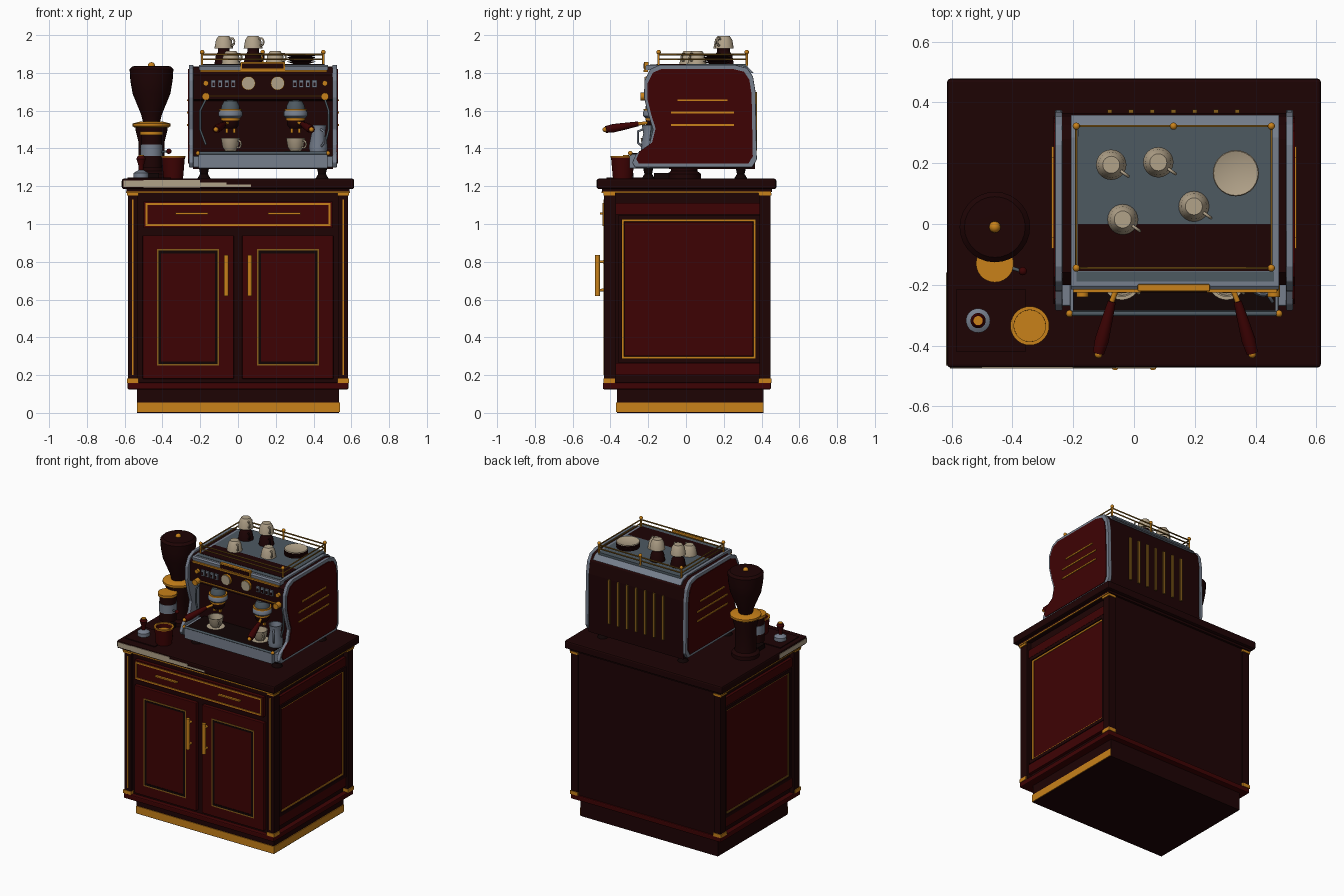
import bpy, bmesh, math
from mathutils import Vector, Matrix

cube = bpy.data.objects.get("Cube")
if cube:
    bpy.data.objects.remove(cube, do_unlink=True)


def material(name, r, g, b):
    m = bpy.data.materials.new(name)
    m.use_nodes = True
    m.diffuse_color = (r, g, b, 1)
    m.node_tree.nodes["Principled BSDF"].inputs["Base Color"].default_value = (r, g, b, 1)
    return m


RED = material("deep red wood", .048, .0008, .001)
BROWN = material("dark brown wood", .0125, .001, .0012)
GOLD = material("brass", .58, .22, .01)
AGED = material("aged brass", .24, .11, .01)
STEEL = material("steel", .18, .21, .265)
DIM = material("dim steel", .075, .1, .12)
CREAM = material("cream china", .44, .36, .25)
BLACK = material("near black", .005, .001, .001)


def finish(name, bm, mat, smooth=False, bevel=0):
    bmesh.ops.recalc_face_normals(bm, faces=bm.faces)
    me = bpy.data.meshes.new(name)
    bm.to_mesh(me)
    bm.free()
    me.materials.append(mat)
    ob = bpy.data.objects.new(name, me)
    bpy.context.collection.objects.link(ob)
    if bevel:
        mod = ob.modifiers.new("bevel", "BEVEL")
        mod.width, mod.segments = bevel, 2
    if smooth:
        bpy.ops.object.select_all(action="DESELECT")
        ob.select_set(True)
        bpy.context.view_layer.objects.active = ob
        bpy.ops.object.shade_smooth_by_angle(angle=.7)


def boxes(name, mat, *dims, bevel=0):
    """One object from boxes given as (x0, x1, y0, y1, z0, z1)."""
    bm = bmesh.new()
    for x0, x1, y0, y1, z0, z1 in dims:
        mid = Vector((x0 + x1, y0 + y1, z0 + z1)) / 2
        bmesh.ops.create_cube(bm, size=1, matrix=Matrix.Translation(mid) @ Matrix.Diagonal((x1 - x0, y1 - y0, z1 - z0, 1)))
    finish(name, bm, mat, bevel=bevel)


def frame(name, mat, axis, u0, u1, z0, z1, d0, d1, t):
    """Rectangular trim; axis is the direction of its depth d."""
    parts = [(u0, u1, z0, z0 + t), (u0, u1, z1 - t, z1), (u0, u0 + t, z0 + t, z1 - t), (u1 - t, u1, z0 + t, z1 - t)]
    boxes(name, mat, *[(a, b, d0, d1, c, d) if axis == "y" else (d0, d1, a, b, c, d) for a, b, c, d in parts])


def lathe(name, mat, x, y, profile, n=28, turn=None):
    """Spin (radius, height) points round z; a turn height lays the axis along -y at that z."""
    bm = bmesh.new()
    vs = [bm.verts.new((r, 0, z)) for r, z in profile]
    es = [bm.edges.new(p) for p in zip(vs, vs[1:])]
    bmesh.ops.spin(bm, geom=vs + es, cent=(0, 0, 0), axis=(0, 0, 1), angle=math.tau, steps=n, use_duplicate=False)
    bmesh.ops.remove_doubles(bm, verts=bm.verts, dist=1e-4)
    mtx = Matrix.Translation((x, y, turn or 0))
    if turn:
        mtx = mtx @ Matrix.Rotation(math.pi / 2, 4, "X")
    bm.transform(mtx)
    finish(name, bm, mat, smooth=True)


def cyl(name, mat, x, y, r, z0, z1, r2=None, turn=None):
    lathe(name, mat, x, y, [(0, z0), (r, z0), (r if r2 is None else r2, z1), (0, z1)], turn=turn)


def ball(name, mat, p, r):
    bm = bmesh.new()
    bmesh.ops.create_uvsphere(bm, u_segments=12, v_segments=8, radius=r, matrix=Matrix.Translation(p))
    finish(name, bm, mat, smooth=True)


def tube(name, mat, pts, r, radii=None, cyclic=False):
    cu = bpy.data.curves.new(name, "CURVE")
    cu.dimensions, cu.bevel_depth, cu.bevel_resolution, cu.use_fill_caps = "3D", r, 3, True
    sp = cu.splines.new("POLY")
    sp.points.add(len(pts) - 1)
    sp.use_cyclic_u = cyclic
    for i, p in enumerate(pts):
        sp.points[i].co = (*p, 1)
        sp.points[i].radius = radii[i] if radii else 1
    cu.materials.append(mat)
    bpy.context.collection.objects.link(bpy.data.objects.new(name, cu))


def slab(name, mat, outline, x0, x1, bevel=0):
    """Extrude a (y, z) outline along x."""
    bm = bmesh.new()
    f = bm.faces.new([bm.verts.new((x0, y, z)) for y, z in outline])
    ext = bmesh.ops.extrude_face_region(bm, geom=[f])
    bmesh.ops.translate(bm, verts=[v for v in ext["geom"] if isinstance(v, bmesh.types.BMVert)], vec=(x1 - x0, 0, 0))
    finish(name, bm, mat, bevel=bevel)


# Cabinet carcass, plinth and worktop
boxes("plinth", BROWN, (-.535, .535, -.365, .41, 0, .13))
boxes("plinth_brass", GOLD, (-.535, .54, -.37, -.36, .005, .055), (.53, .54, -.36, .41, .005, .055))
boxes("base_moulding", RED, (-.585, .585, -.44, .45, .125, .16), bevel=.006)
boxes("carcass", BROWN, (-.55, .55, -.41, .44, .155, 1.19))
boxes("cornice", BROWN, (-.59, .59, -.445, .455, 1.17, 1.19))
boxes("cornice_brass", GOLD, (-.588, .588, -.447, -.44, 1.164, 1.173), (-.593, -.586, -.44, .45, 1.164, 1.171), (.586, .593, -.44, .45, 1.164, 1.171))
boxes("worktop", BROWN, (-.615, .615, -.472, .478, 1.185, 1.24), bevel=.01)
boxes("worktop_pale_edge", CREAM, (-.605, -.5, -.475, -.468, 1.197, 1.23), (-.5, -.2, -.475, -.468, 1.193, 1.232),
      (-.2, -.06, -.475, -.468, 1.195, 1.22), (-.06, .07, -.475, -.468, 1.197, 1.208), (-.618, -.61, -.465, -.16, 1.197, 1.228))
for s in (-1, 1):
    side = "left" if s > 0 else "right"
    xs = sorted((s * .53, s * .583))
    boxes(side + "_posts", BROWN, (*xs, -.433, -.37, .16, 1.17), (*xs, .39, .448, .16, 1.17))
    xs = sorted((s * .528, s * .588))
    boxes(side + "_post_brass", GOLD, *[(*xs, a, b, c, d) for a, b in ((-.438, -.375), (.385, .452)) for c, d in ((.158, .182), (1.15, 1.165))])
    boxes(side + "_post_line", GOLD, (s * .556 - .004, s * .556 + .004, -.436, -.43, .2, 1.13))
    # side panels with the trim sunk inside a raised moulding
    xs = sorted((s * .54, s * .57))
    boxes(side + "_side_rails", RED, (*xs, -.37, .39, .2, .265), (*xs, -.37, .39, 1.05, 1.11))
    frame(side + "_side_moulding", BROWN, "x", -.36, .39, .266, 1.045, *sorted((s * .54, s * .574)), .022)
    boxes(side + "_side_panel", RED, (*sorted((s * .54, s * .562)), -.325, .355, .3, 1.01))
    frame(side + "_side_trim", GOLD if s > 0 else AGED, "x", -.338, .368, .288, 1.023, *sorted((s * .54, s * .565)), .011)
    # doors
    a, b = sorted((s * .022, s * .505))
    boxes(side + "_door", RED, (a, b, -.435, -.405, .18, .94), bevel=.004)
    a, b = sorted((s * .1, s * .43))
    frame(side + "_door_trim", AGED, "y", a, b, .25, .867, -.438, -.43, .008)
    frame(side + "_door_groove", BLACK, "y", a + .008, b - .008, .258, .859, -.438, -.43, .014)
    tube(side + "_door_handle", GOLD, [(s * .062, y, z) for y, z in ((-.43, .65), (-.468, .65), (-.468, .8), (-.43, .8))], .009)
    cyl(side + "_handle_grip", GOLD, s * .062, -.468, .013, .62, .835)
    boxes(side + "_drawer_pull", GOLD, (*sorted((s * .16, s * .33)), -.455, -.44, 1.05, 1.06))
boxes("drawer", RED, (-.5, .5, -.436, -.405, .98, 1.12))
frame("drawer_trim", GOLD, "y", -.49, .49, .99, 1.11, -.442, -.43, .01)

# Machine body
side_outline = [(-.27, 1.3), (-.285, 1.325), (-.265, 1.37), (-.195, 1.42), (-.175, 1.5), (-.2, 1.58), (-.222, 1.67), (-.22, 1.76),
                (-.19, 1.82), (-.14, 1.842), (.26, 1.842), (.325, 1.825), (.355, 1.78), (.368, 1.7), (.375, 1.34), (.35, 1.3)]
inner = [(.045 + (y - .045) * .935, 1.57 + (z - 1.57) * .925) for y, z in side_outline]
slab("machine_core", BROWN, [(.366, 1.29), (.366, 1.7), (.352, 1.785), (.325, 1.82), (.28, 1.835), (-.16, 1.83), (-.2, 1.79),
                             (-.2, 1.66), (-.09, 1.65), (-.09, 1.29)], -.237, .502)
for side, x, s in (("right", -.248, -1), ("left", .512, 1)):
    slab(side + "_machine_side", STEEL, side_outline, x - .012, x + .012, bevel=.004)
    slab(side + "_machine_panel", RED, inner, *sorted((x + s * .01, x + s * .017)))
    xs = sorted((x + s * .015, x + s * .023))
    boxes(side + "_panel_lines", GOLD, *[(*xs, a, b, z - .005, z + .005) for a, b, z in ((-.045, .22, 1.655), (-.08, .255, 1.59), (-.08, .255, 1.525))])
slab("machine_top", STEEL, [(-.213, 1.815), (-.215, 1.835), (-.205, 1.843), (.285, 1.843), (.33, 1.829), (.358, 1.8), (.32, 1.8), (.28, 1.815)], -.207, .477)
boxes("cup_tray", DIM, (-.185, .455, 0, .325, 1.83, 1.847))
boxes("cup_tray_front", BROWN, (-.185, .455, -.155, 0, 1.83, 1.847))
boxes("cup_tray_lip", DIM, (-.19, .46, -.19, -.156, 1.83, 1.8455))
boxes("front_brass_bar", GOLD, (-.2, .47, -.225, -.2, 1.804, 1.815), (-.19, .47, -.21, -.195, 1.675, 1.681))
boxes("front_badge", GOLD, (.012, .25, -.222, -.198, 1.815, 1.858), bevel=.004)
boxes("badge_face", BROWN, (.022, .24, -.225, -.22, 1.824, 1.849))
boxes("back_vents", AGED, *[(x * .07 - .088, x * .07 - .072, .36, .376, 1.39, 1.7) for x in range(7)])
boxes("drip_tray", STEEL, (-.21, .475, -.3, -.08, 1.295, 1.37), (-.237, .502, -.27, -.08, 1.3, 1.36), bevel=.005)
boxes("drip_grille", BLACK, (-.2, .465, -.285, -.09, 1.367, 1.376))
tube("drip_rail", DIM, [(-.21, -.295, 1.375), (.475, -.295, 1.375)], .008)
for x in (-.212, .477):
    ball("drip_rail_end", GOLD, (x, -.295, 1.375), .012)
for x in (-.18, .445):
    for y in (-.2, .29):
        lathe("machine_foot", BLACK, x, y, [(0, 1.24), (.035, 1.24), (.02, 1.265), (.028, 1.3), (0, 1.3)], n=16)

# Controls
for x in (.055, .21):
    cyl("gauge_rim", GOLD, x, -.195, .037, 0, .02, turn=1.745)
    cyl("gauge_face", CREAM, x, -.21, .034, 0, .01, turn=1.745)
buttons = (-.13, -.095, -.06, -.025, .3, .335, .37, .405)
boxes("buttons", STEEL, *[(x - .012, x + .012, -.21, -.195, 1.722, 1.762) for x in buttons])
boxes("button_centres", BROWN, *[(x - .006, x + .006, -.213, -.205, 1.73, 1.748) for x in buttons])
for x in (-.17, .46):
    cyl("control_knob", GOLD, x, -.195, .014, 0, .025, turn=1.745)
    cyl("steam_knob", GOLD, x, -.19, .02, 0, .05, turn=1.675)
    d = -.03 if x < 0 else .02
    tube("steam_wand", DIM, [(x, -.17, 1.66), (x + d, -.18, 1.6), (x + d, -.18, 1.5), (x, -.19, 1.42)], .006)


def cup(x, y, z, flip=False, mat=CREAM):
    prof = [(0, 0), (.028, 0), (.042, .022), (.05, .068), (.045, .068), (.036, .025), (0, .012)]
    lathe("cup", mat, x, y, [(r, z + (.068 - h if flip else h)) for r, h in prof], n=24)
    c = Vector((x + .042, y - .028, z + .036))
    arc = [c + Vector((.014 * math.cos(t), -.01 * math.cos(t), .02 * math.sin(t))) for t in [i * math.tau / 10 for i in range(10)]]
    tube("cup_handle", mat, arc, .005, cyclic=True)


# Brew groups, handles and filled cups
for x, dx in ((-.04, -.055), (.305, .06)):
    lathe("group_neck", DIM, x, -.165, [(0, 1.6), (.05, 1.6), (.048, 1.625), (.035, 1.65), (0, 1.66)])
    cyl("group_ring", GOLD, x, -.165, .06, 1.6, 1.61)
    lathe("group_head", STEEL, x, -.165, [(0, 1.56), (.05, 1.56), (.063, 1.572), (.063, 1.592), (.055, 1.602), (0, 1.602)])
    cyl("group_collar", GOLD, x, -.165, .05, 1.549, 1.561)
    lathe("filter_basket", BROWN, x, -.165, [(0, 1.505), (.03, 1.505), (.046, 1.525), (.046, 1.55), (0, 1.55)])
    boxes("twin_spout", GOLD, *[(x + d - .007, x + d + .007, -.18, -.16, 1.482, 1.51) for d in (-.02, .02)])
    end = Vector((x + dx * 1.4, -.425, 1.5))
    start = Vector((x + dx * .6, -.255, 1.53))
    tube("filter_neck", GOLD, [(x, -.165, 1.54), start], .009)
    tube("filter_handle", RED, [start.lerp(end, t) for t in (0, .3, .75, 1)], .022, [.6, .8, 1.05, .85])
    ball("filter_handle_cap", GOLD, end + Vector((0, -.004, 0)), .013)
    cyl("saucer", CREAM, x, -.19, .035, 1.376, 1.386, r2=.06)
    cup(x, -.19, 1.386)
lathe("milk_jug", STEEL, .425, -.19, [(0, 1.376), (.045, 1.376), (.05, 1.41), (.036, 1.48), (.044, 1.525), (.038, 1.525), (.03, 1.48), (0, 1.39)])
tube("jug_handle", STEEL, [(.44, -.23, 1.5), (.455, -.255, 1.49), (.455, -.255, 1.43), (.44, -.23, 1.41)], .006)

# Rail, warming cups and saucers on top
corners = [(-.19, -.145), (.452, -.145), (.452, .322), (-.19, .322)]
for z in (1.872, 1.898):
    tube("gallery_rail", AGED, [(x, y, z) for x, y in corners], .005, cyclic=True)
for x, y in corners + [(.13, .322)]:
    cyl("rail_post", GOLD, x, y, .006, 1.84, 1.905)
    ball("rail_finial", GOLD, (x, y, 1.91), .012)
for x, y in ((-.075, .195), (.08, .203)):
    cup(x, y, 1.847, True, BROWN)
    cup(x, y, 1.928, True)
    cyl("cup_saucer", BROWN, x, y, .03, 1.912, 1.928)
for x, y in ((-.037, .015), (.197, .058)):
    cup(x, y, 1.847, True)
for i in range(4):
    z = 1.847 + i * .011
    lathe("saucer_stack", BROWN, .335, .167, [(0, z), (.04, z), (.076, z + .012), (.072, z + .014), (.04, z + .005), (0, z + .005)])
lathe("top_saucer", CREAM, .335, .167, [(0, 1.886), (.04, 1.886), (.076, 1.895), (.073, 1.899), (.04, 1.889), (0, 1.889)])

# Grinder
gx, gy = -.458, -.01
lathe("grinder_base", BROWN, gx, gy, [(0, 1.24), (.09, 1.24), (.09, 1.265), (.07, 1.28), (.068, 1.43), (.085, 1.5), (.085, 1.51), (0, 1.51)])
lathe("grinder_collar", GOLD, gx, gy, [(0, 1.51), (.09, 1.51), (.1, 1.518), (.1, 1.532), (.06, 1.542), (0, 1.542)])
lathe("hopper", BROWN, gx, gy, [(0, 1.54), (.045, 1.54), (.055, 1.58), (.1, 1.69), (.112, 1.76), (.116, 1.82), (.1, 1.835), (0, 1.838)])
ball("hopper_knob", GOLD, (gx, gy, 1.838), .019)
cyl("doser_body", BROWN, gx, -.125, .055, 1.3, 1.47)
cyl("doser_band", STEEL, gx, -.125, .058, 1.36, 1.42)
cyl("doser_lid", GOLD, gx, -.13, .062, 1.472, 1.49)
boxes("doser_fork", BLACK, (gx - .04, gx + .04, -.17, -.06, 1.24, 1.27))
tube("doser_lever", DIM, [(gx + .04, -.14, 1.38), (-.37, -.155, 1.385)], .006)
ball("doser_lever_knob", RED, (-.366, -.155, 1.385), .014)

# Tamping mat, tamper and knock box
boxes("tamping_mat", BROWN, (-.585, -.355, -.42, -.215, 1.238, 1.246))
lathe("tamper_base", STEEL, -.513, -.318, [(0, 1.246), (.04, 1.246), (.04, 1.27), (.015, 1.285), (0, 1.285)])
lathe("tamper_handle", RED, -.513, -.318, [(0, 1.28), (.012, 1.28), (.014, 1.31), (.025, 1.345), (.018, 1.36), (0, 1.362)])
cyl("tamper_cap", GOLD, -.513, -.318, .015, 1.358, 1.365)
lathe("knock_box", RED, -.343, -.335, [(0, 1.242), (.052, 1.242), (.062, 1.354), (.054, 1.354), (.05, 1.3), (0, 1.3)])
lathe("knock_box_rim", GOLD, -.343, -.335, [(.052, 1.352), (.064, 1.352), (.064, 1.359), (.052, 1.359), (.052, 1.352)])
cyl("knock_box_inside", GOLD, -.343, -.335, .053, 1.3, 1.325)
